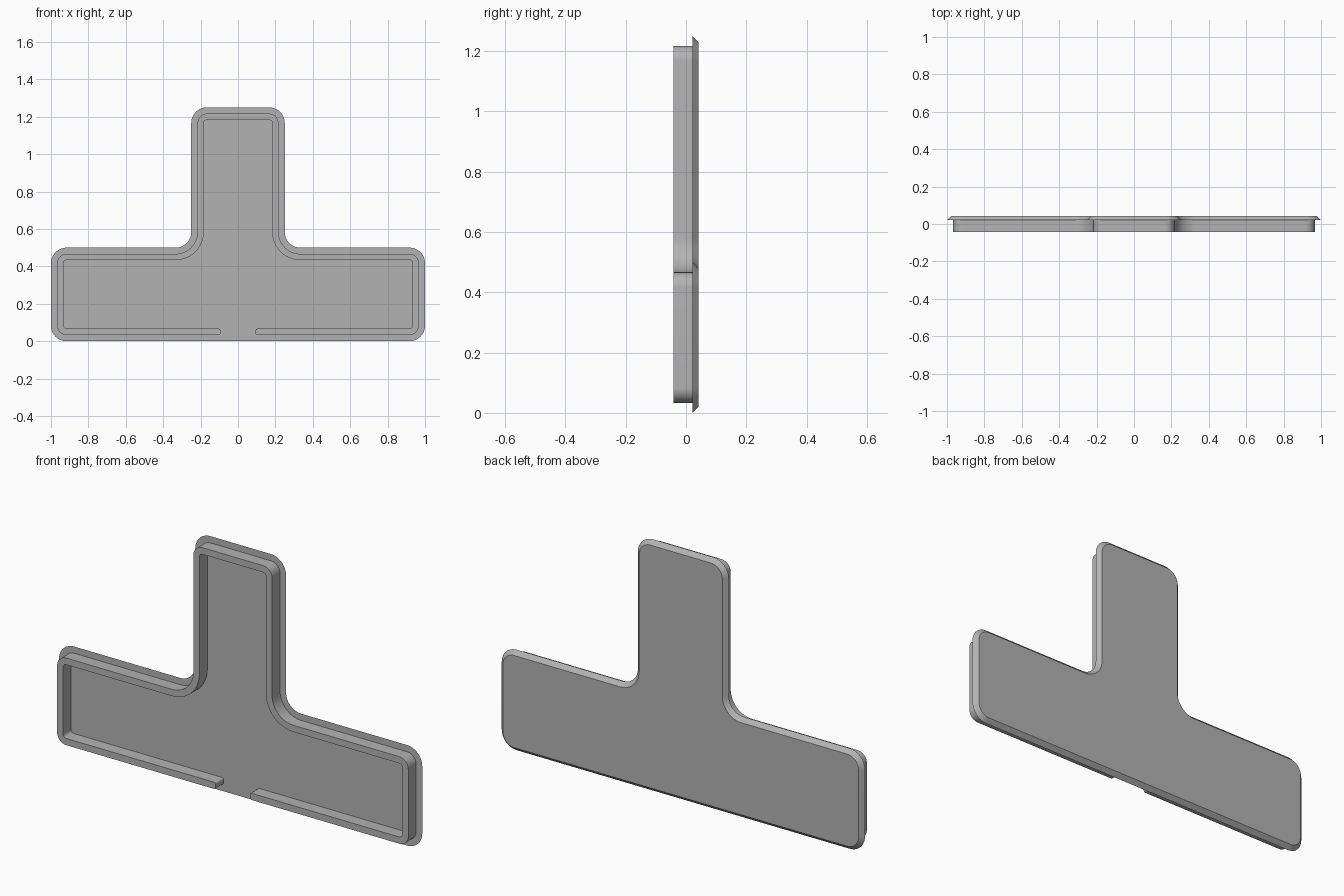
import bpy
import bmesh
from math import cos, sin, radians

if "Cube" in bpy.data.objects:
    bpy.data.objects.remove(bpy.data.objects["Cube"])

UNIT = 1 / 12
HALF_DEPTH = UNIT / 2
RADIUS = UNIT
BEVEL = UNIT / 4
PLATE_FRONT = HALF_DEPTH - BEVEL
RIM_OUT, RIM_IN = 0.4 * UNIT, 0.8 * UNIT
GAP, END_R = 0.094, 0.01
SEGS = 12

grey = bpy.data.materials.new("plain grey")
grey.use_nodes = True
colour = (0.45, 0.45, 0.45, 1)
grey.diffuse_color = colour
grey.node_tree.nodes["Principled BSDF"].inputs["Base Color"].default_value = colour


def arc(cx, cz, r, start, end):
    angles = [radians(start + (end - start) * i / SEGS) for i in range(SEGS + 1)]
    return [(cx + r * cos(a), cz + r * sin(a)) for a in angles]


def outline(inset):
    """Inverted T, counter-clockwise from the bottom middle."""
    r = RADIUS
    small = r - inset
    half = (arc(1 - r, r, small, -90, 0)
            + arc(1 - r, 0.5 - r, small, 0, 90)
            + arc(0.25 + r, 0.5 + r, r + inset, 270, 180)
            + arc(0.25 - r, 1.25 - r, small, 0, 90))
    return half + [(-x, z) for x, z in reversed(half)]


def loft(name, front, back, y_front, y_back):
    """Solid between two matching outlines."""
    bm = bmesh.new()
    a = [bm.verts.new((x, y_front, z)) for x, z in front]
    b = [bm.verts.new((x, y_back, z)) for x, z in back]
    bm.faces.new(a)
    bm.faces.new(b[::-1])
    for i in range(len(a)):
        j = (i + 1) % len(a)
        bm.faces.new((a[j], a[i], b[i], b[j]))
    bmesh.ops.recalc_face_normals(bm, faces=bm.faces)
    mesh = bpy.data.meshes.new(name)
    bm.to_mesh(mesh)
    bm.free()
    mesh.materials.append(grey)
    obj = bpy.data.objects.new(name, mesh)
    bpy.context.collection.objects.link(obj)
    bpy.ops.object.select_all(action="DESELECT")
    obj.select_set(True)
    bpy.context.view_layer.objects.active = obj
    bpy.ops.object.shade_smooth_by_angle(angle=radians(30))
    return obj


# Back plate, chamfered towards the back
loft("back_plate", outline(0), outline(BEVEL), PLATE_FRONT, HALF_DEPTH)

# Raised rim with a gap at the bottom, rounded at both ends
end_x = GAP + END_R
low, high = RIM_OUT + END_R, RIM_IN - END_R
rim = (outline(RIM_OUT)
       + arc(-end_x, low, END_R, -90, 0)
       + arc(-end_x, high, END_R, 0, 90)
       + outline(RIM_IN)[::-1]
       + arc(end_x, high, END_R, 90, 180)
       + arc(end_x, low, END_R, 180, 270))
loft("raised_rim", rim, rim, -HALF_DEPTH, PLATE_FRONT + BEVEL / 4)
